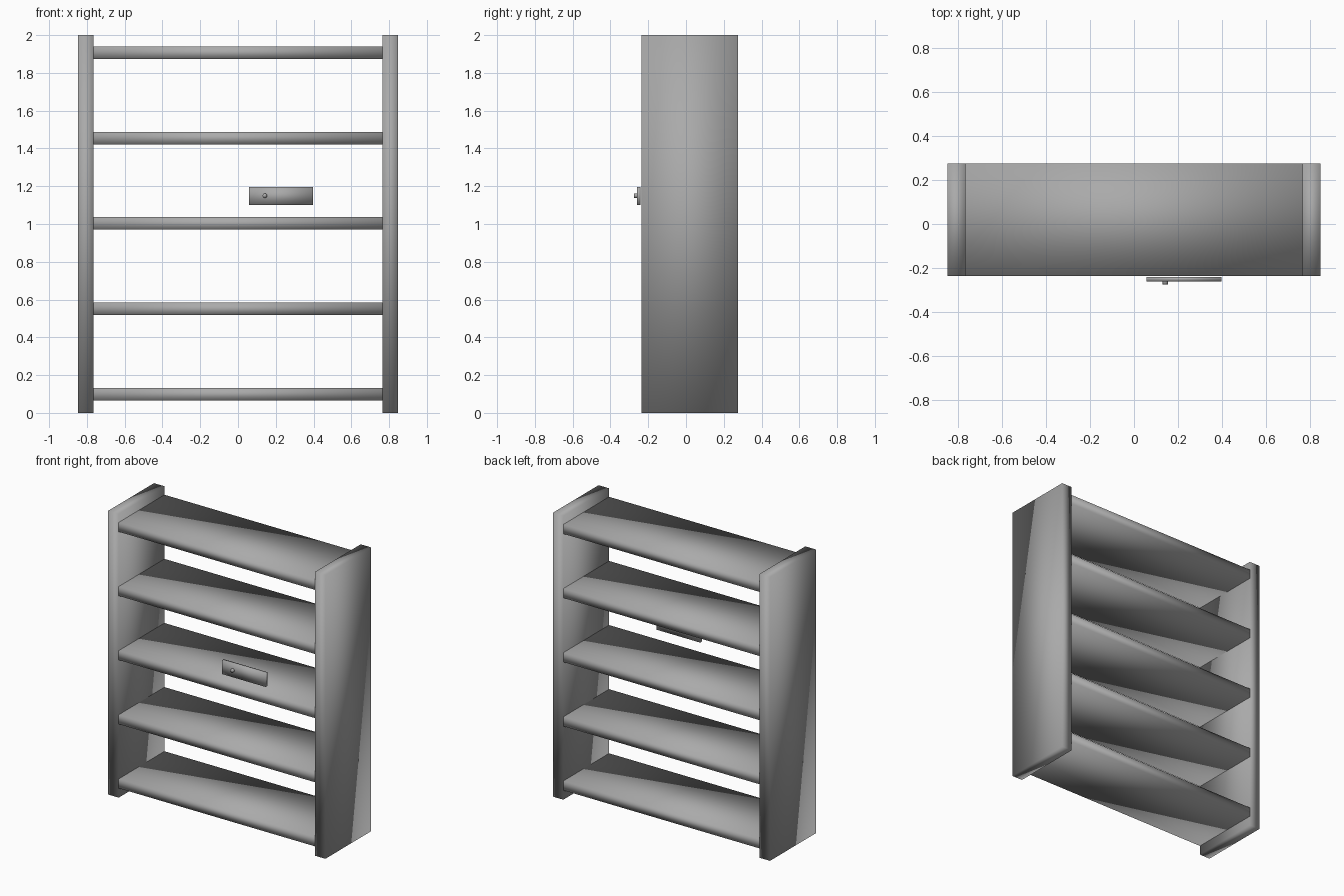
import bpy
import bmesh
from mathutils import Matrix, Vector

cube = bpy.data.objects.get("Cube")
if cube:
    bpy.data.objects.remove(cube, do_unlink=True)

grey = bpy.data.materials.new("mid grey")
grey.use_nodes = True
colour = (0.4, 0.4, 0.4, 1)
grey.diffuse_color = colour
grey.node_tree.nodes["Principled BSDF"].inputs["Base Color"].default_value = colour


def finish(name, bm):
    mesh = bpy.data.meshes.new(name)
    for face in bm.faces:
        face.smooth = True
    bm.to_mesh(mesh)
    bm.free()
    mesh.materials.append(grey)
    obj = bpy.data.objects.new(name, mesh)
    bpy.context.collection.objects.link(obj)
    return obj


def box(name, low, high):
    low, high = Vector(low), Vector(high)
    bm = bmesh.new()
    bmesh.ops.create_cube(bm, size=1)
    bmesh.ops.scale(bm, vec=high - low, verts=bm.verts)
    bmesh.ops.translate(bm, vec=(low + high) / 2, verts=bm.verts)
    return finish(name, bm)


FRONT, BACK = -0.236, 0.274
INNER, OUTER = 0.765, 0.847

# Side panels
box("left_side_panel", (INNER, FRONT, 0), (OUTER, BACK, 2))
box("right_side_panel", (-OUTER, FRONT, 0), (-INNER, BACK, 2))

# Evenly spaced shelves
for i in range(5):
    z = 0.066 + i * 0.452
    box(f"shelf_{i + 1}", (-INNER, FRONT, z), (INNER, BACK, z + 0.066))

# Small plate in front of the shelves
box("front_plate", (0.057, -0.26, 1.1), (0.398, -0.24, 1.197))

# Round pin on the plate
bm = bmesh.new()
bmesh.ops.create_cone(bm, cap_ends=True, segments=16, radius1=0.012,
                      radius2=0.012, depth=0.024)
bmesh.ops.rotate(bm, matrix=Matrix.Rotation(1.5708, 3, "X"), verts=bm.verts)
bmesh.ops.translate(bm, vec=(0.142, -0.262, 1.15), verts=bm.verts)
finish("plate_pin", bm)
